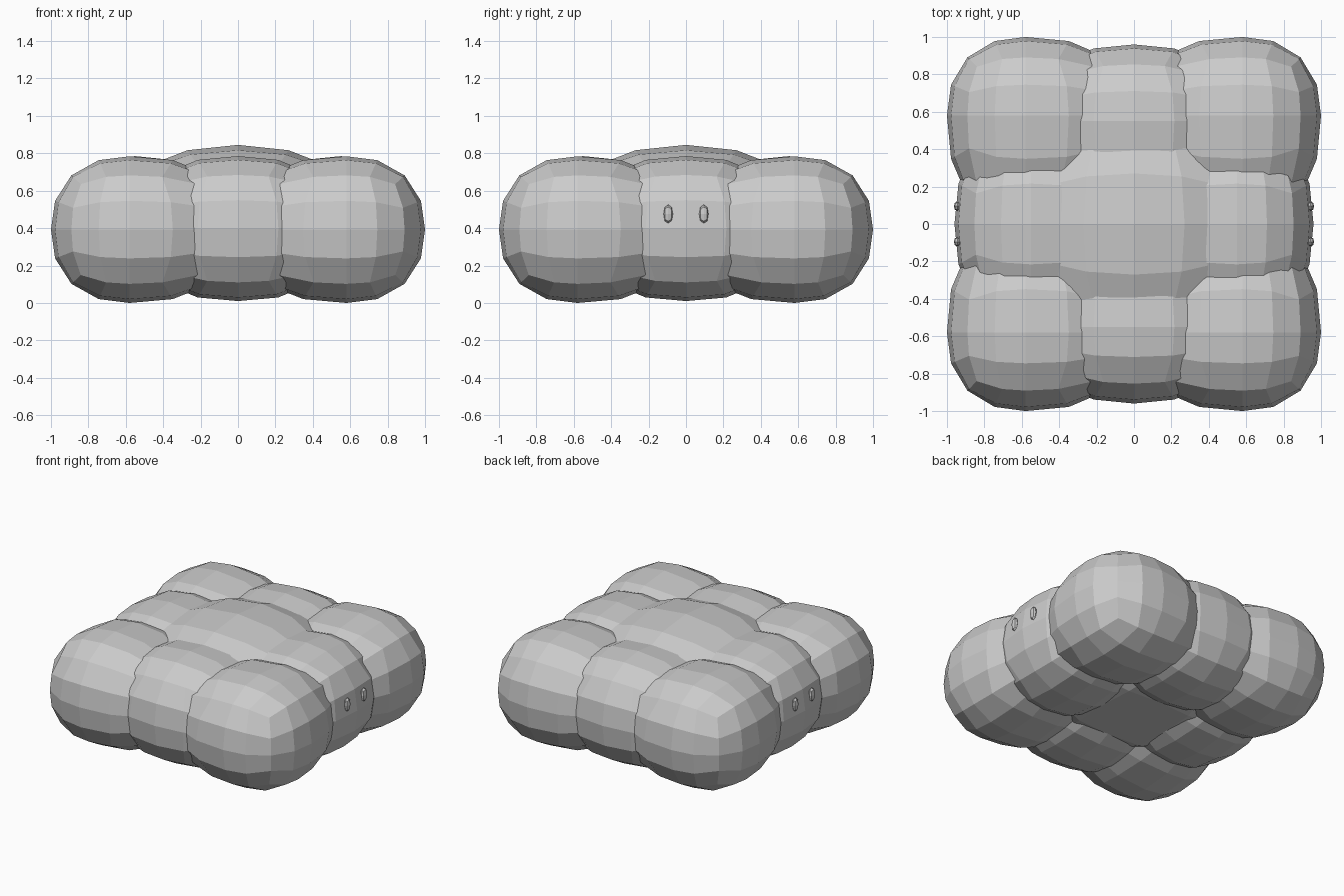
import bpy, bmesh, math
from mathutils import Vector

if "Cube" in bpy.data.objects:
    bpy.data.objects.remove(bpy.data.objects["Cube"])

grey = bpy.data.materials.new("soft grey")
grey.diffuse_color = (0.6, 0.6, 0.6, 1)
grey.use_nodes = True
grey.node_tree.nodes["Principled BSDF"].inputs["Base Color"].default_value = grey.diffuse_color


def puff(name, center, outer, inner, direction, power=2.3, floor=0.0, cuts=3):
    """Rounded low-poly cube, stretched towards the middle of the cluster."""
    bm = bmesh.new()
    bmesh.ops.create_cube(bm, size=2)
    bmesh.ops.subdivide_edges(bm, edges=bm.edges[:], cuts=cuts, use_grid_fill=True)
    for v in bm.verts:
        d = Vector([math.tan(c * math.pi / 4) for c in v.co])
        d /= sum(abs(c) ** power for c in d) ** (1 / power)
        for i in range(3):
            out = direction[i] == 0 or d[i] * direction[i] > 0
            d[i] *= outer[i] if out else inner[i]
        v.co = d + Vector(center)
        v.co.z = max(v.co.z, floor)
    mesh = bpy.data.meshes.new(name)
    bm.to_mesh(mesh)
    bm.free()
    mesh.materials.append(grey)
    obj = bpy.data.objects.new(name, mesh)
    bpy.context.collection.objects.link(obj)
    return obj


# Four large corner puffs
for sx in (-1, 1):
    for sy in (-1, 1):
        puff("corner_puff", (0.58 * sx, 0.58 * sy, 0.392), (0.42, 0.42, 0.392),
             (0.59, 0.59, 0.392), (sx, sy, 0))

# Four side puffs between the corners
for s in (-1, 1):
    puff("side_puff_y", (0, 0.55 * s, 0.397), (0.55, 0.41, 0.388),
         (0.55, 0.5, 0.388), (0, s, 0), floor=0.01)
    puff("side_puff_x", (0.55 * s, 0, 0.397), (0.41, 0.55, 0.388),
         (0.5, 0.55, 0.388), (s, 0, 0), floor=0.01)

# Shallow dome in the middle with a flat underside
puff("center_puff", (0, 0, 0.42), (0.7, 0.7, 0.425), (0.7, 0.7, 0.425),
     (0, 0, 0), power=2.1, floor=0.07)

# Small paired nubs on the left and right sides
for sx in (-1, 1):
    for sy in (-1, 1):
        puff("side_nub", (0.945 * sx, 0.095 * sy, 0.475), (0.018, 0.025, 0.05),
             (0.018, 0.025, 0.05), (0, 0, 0), cuts=1)
